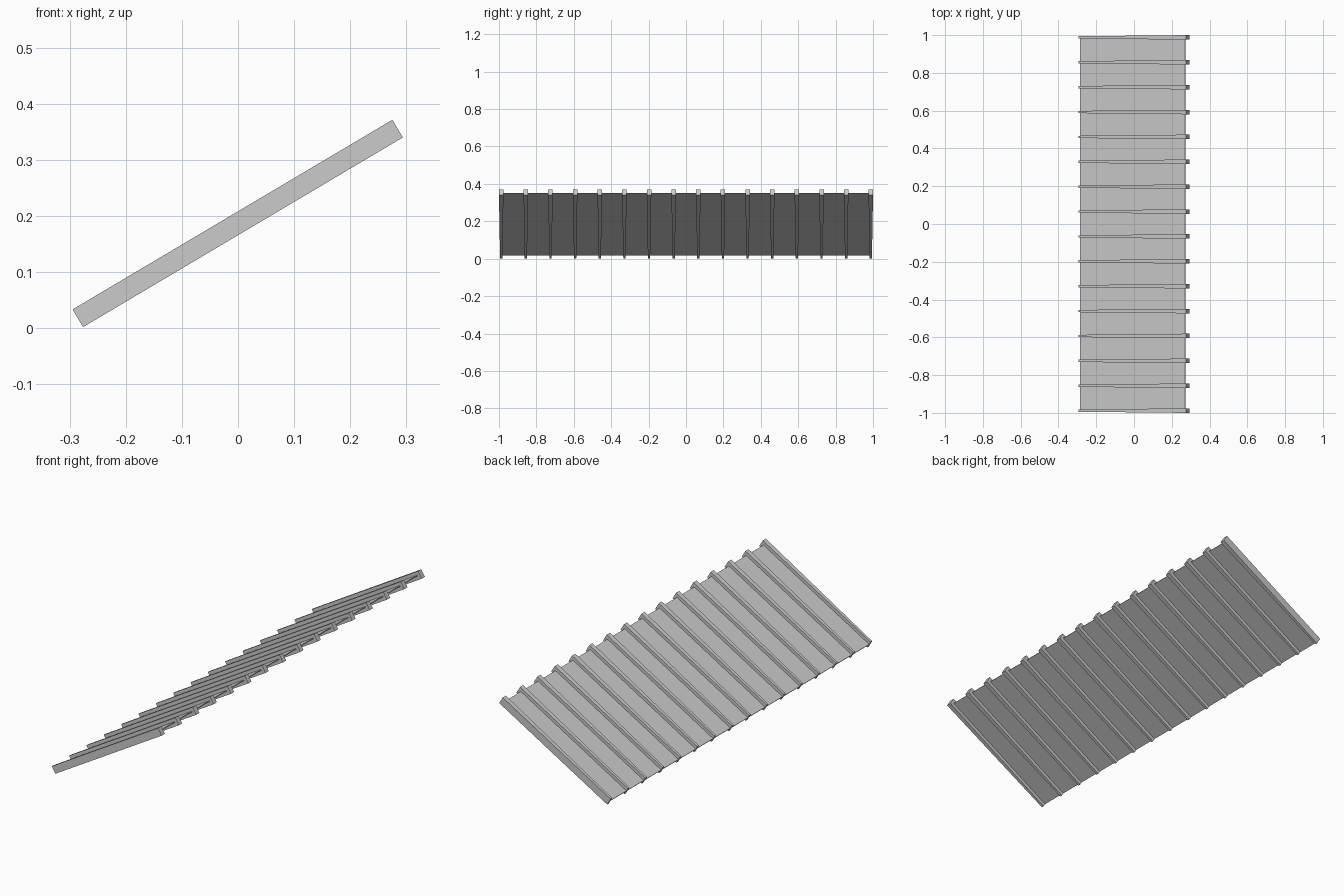
import bpy, bmesh
from mathutils import Vector

if "Cube" in bpy.data.objects:
    bpy.data.objects.remove(bpy.data.objects["Cube"])

# slope frame: u runs up the slope, n is perpendicular to it
low = Vector((-0.2855, 0, 0.0175))
high = Vector((0.2845, 0, 0.3555))
L = (high - low).length
u = (high - low).normalized()
n = Vector((-u.z, 0, u.x))
T = 0.0183  # half depth of a rib


def tapered_box(name, s0, s1, y, w0, w1, n0, n1):
    """Box along the slope, half width w0 at the low end and w1 at the high end."""
    bm = bmesh.new()
    rings = []
    for s, w in ((s0, w0), (s1, w1)):
        rings.append([bm.verts.new(low + u * s + n * d + Vector((0, y + e * w, 0)))
                      for e, d in ((-1, n0), (1, n0), (1, n1), (-1, n1))])
    a, b = rings
    bm.faces.new(a)
    bm.faces.new(b[::-1])
    for i in range(4):
        j = (i + 1) % 4
        bm.faces.new((a[i], b[i], b[j], a[j]))
    bmesh.ops.recalc_face_normals(bm, faces=bm.faces)
    me = bpy.data.meshes.new(name)
    bm.to_mesh(me)
    bm.free()
    ob = bpy.data.objects.new(name, me)
    bpy.context.collection.objects.link(ob)
    return ob


# thin roof sheet running through the ribs
tapered_box("roof_sheet", 0.0, L - 0.014, 0, 0.99, 0.99, -0.001, 0.003)

# sixteen tapered ribs
for i in range(16):
    y = -0.988 + i * 1.976 / 15
    tapered_box("rib_%02d" % (i + 1), 0.0, L, y, 0.006, 0.012, -T, T)
